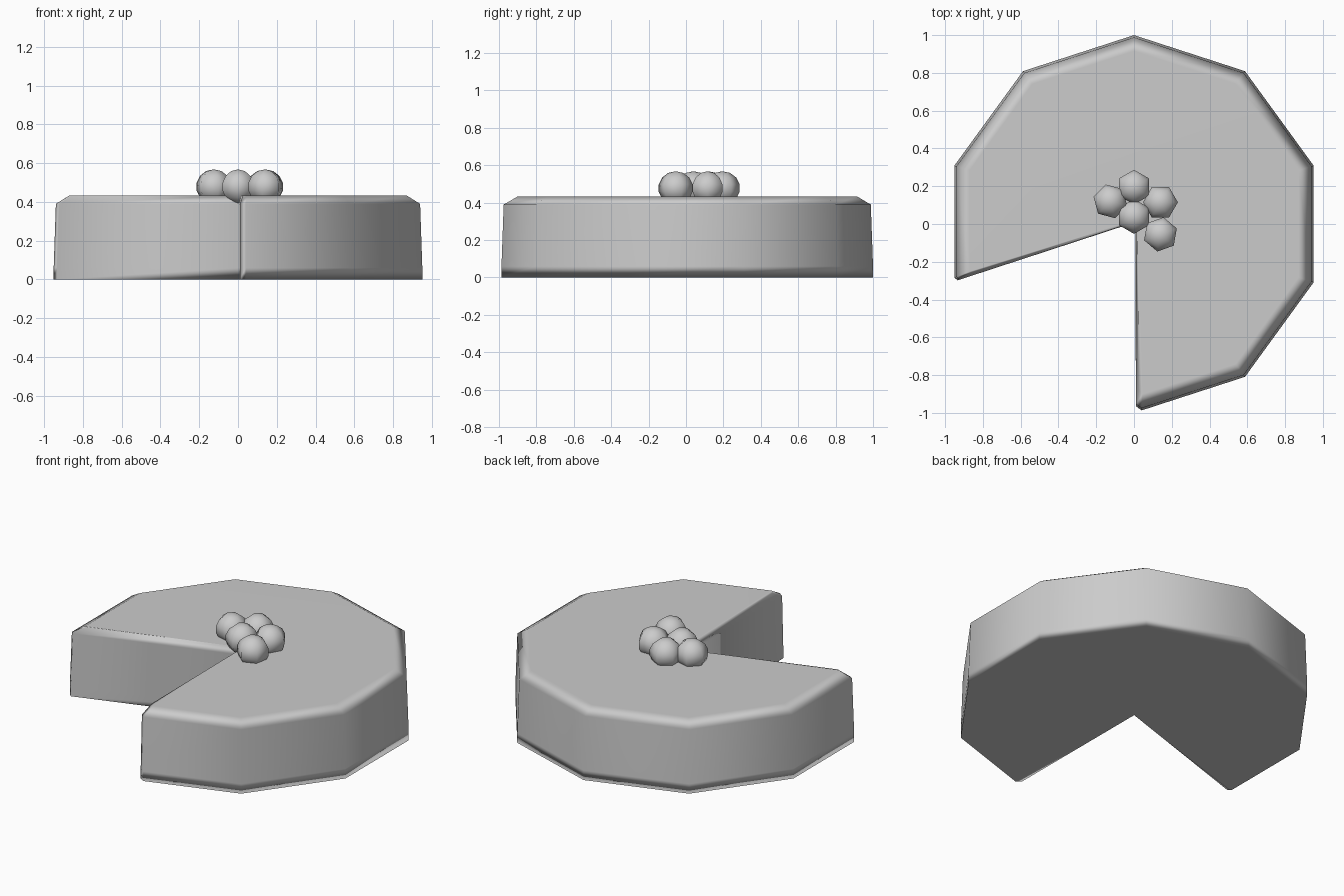
import bpy, bmesh
from math import sin, cos, radians
from mathutils import Vector, Matrix

cube = bpy.data.objects.get("Cube")
if cube:
    bpy.data.objects.remove(cube, do_unlink=True)

grey = bpy.data.materials.new("plain_grey")
grey.use_nodes = True
colour = (0.6, 0.6, 0.6, 1)
grey.diffuse_color = colour
grey.node_tree.nodes["Principled BSDF"].inputs["Base Color"].default_value = colour


def finish(bm, name):
    bmesh.ops.recalc_face_normals(bm, faces=bm.faces)
    for f in bm.faces:
        f.smooth = True
    mesh = bpy.data.meshes.new(name)
    bm.to_mesh(mesh)
    bm.free()
    mesh.materials.append(grey)
    obj = bpy.data.objects.new(name, mesh)
    bpy.context.collection.objects.link(obj)
    return obj


def polar(r, deg):
    return Vector((r * cos(radians(deg)), r * sin(radians(deg))))


def outline(r, inset):
    """Ten-sided disc with two slices missing and chamfered cut corners."""
    start, end = -90, 198
    side_a, side_b = Vector((1, 0)), polar(1, end + 90) * -1
    pts = [polar(0.012 + inset * 1.3, 54)]
    corner = polar(r, start)
    pts.append(polar(r - 0.035, start) + side_a * (0.01 + inset))
    pts.append(corner.lerp(polar(r, start + 36), 0.07 + inset))
    pts += [polar(r, start + 36 * k) for k in range(1, 8)]
    pts.append(polar(r, end).lerp(polar(r, end - 36), 0.04 + inset))
    pts.append(polar(r - 0.02, end) + side_b * (0.005 + inset))
    return pts


# Cake body: stacked outlines from base to top
bm = bmesh.new()
levels = [(0.0, 1.0, 0.0), (0.06, 1.0, 0.0), (0.39, 0.988, 0.0), (0.433, 0.915, 0.015)]
rings = [[bm.verts.new((p.x, p.y, z)) for p in outline(r, i)] for z, r, i in levels]
count = len(rings[0])
for low, high in zip(rings, rings[1:]):
    for i in range(count):
        j = (i + 1) % count
        bm.faces.new((low[i], low[j], high[j], high[i]))
for ring in (rings[0], rings[-1]):
    for i in range(1, count - 1):
        bm.faces.new((ring[0], ring[i], ring[i + 1]))
cake = finish(bm, "cake_body")
weighted = cake.modifiers.new("weighted_normals", "WEIGHTED_NORMAL")
weighted.weight = 90

# Cluster of berries near the point of the cut
berries = [(-0.125, 0.12, 15), (0, 0.195, 0), (0.14, 0.115, 30), (0, 0.04, 0), (0.14, -0.055, -10)]
for n, (x, y, turn) in enumerate(berries, 1):
    bm = bmesh.new()
    bmesh.ops.create_uvsphere(bm, u_segments=6, v_segments=7, radius=0.09,
                              matrix=Matrix.Rotation(radians(turn), 4, "Z"))
    berry = finish(bm, f"berry_{n}")
    berry.location = (x, y, 0.478)
    berry.scale = (1.05, 1.05, 1)
